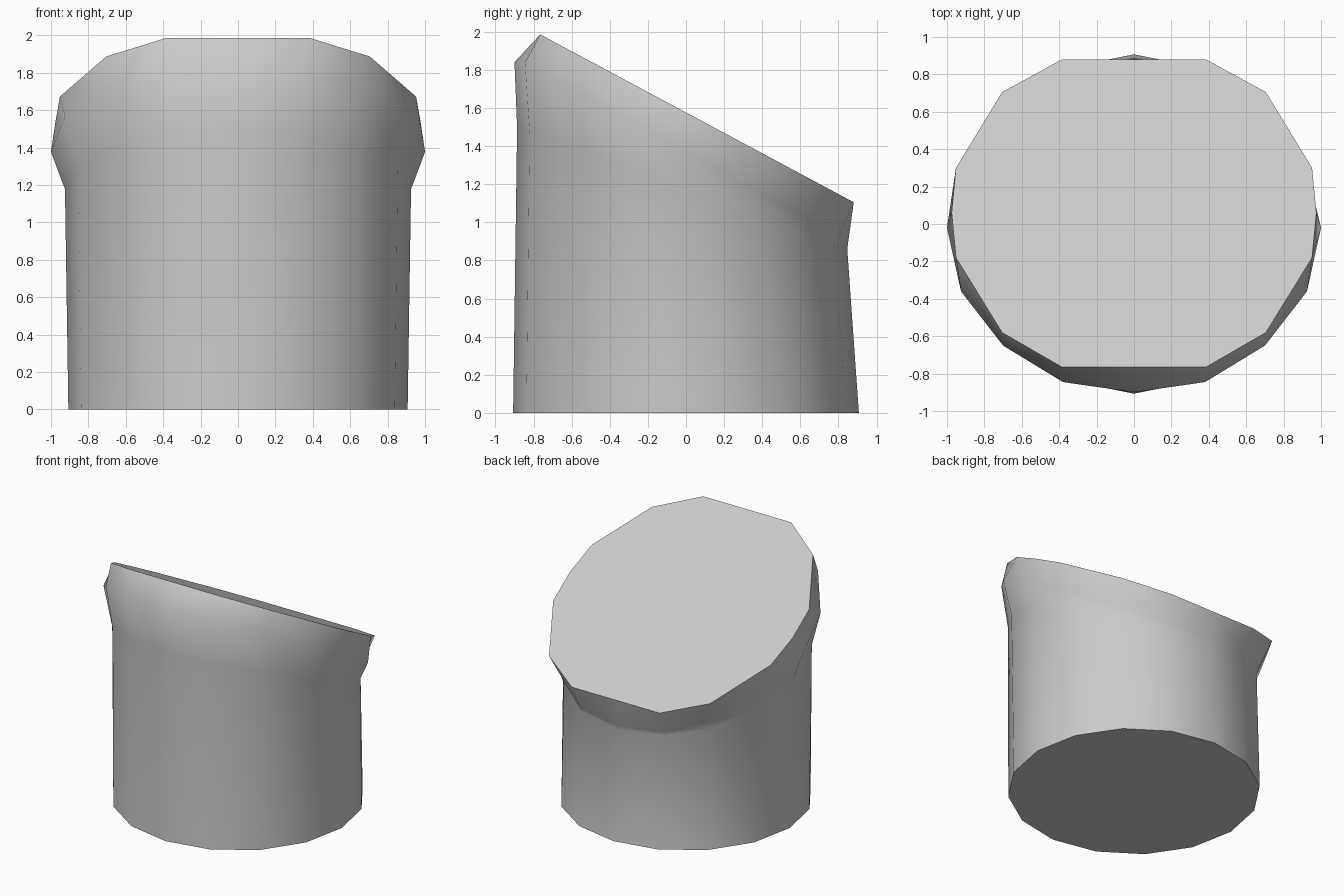
import bpy, bmesh, math

cube = bpy.data.objects.get("Cube")
if cube:
    bpy.data.objects.remove(cube, do_unlink=True)

SIDES = 16
RADIUS = 0.907


def make_material(name, value):
    mat = bpy.data.materials.new(name)
    mat.use_nodes = True
    colour = (value, value, value, 1.0)
    mat.diffuse_color = colour
    mat.node_tree.nodes["Principled BSDF"].inputs["Base Color"].default_value = colour
    return mat


def mirrored_ring(half, height):
    """Half outline from back to front, completed across x; height is a rule of y."""
    outline = half + [(-x, y) for x, y in reversed(half[1:-1])]
    return [(x, y, height(y)) for x, y in outline]


# Half outlines, running from the back centre round the +x side to the front centre
steps = [math.pi * i / (SIDES // 2) for i in range(SIDES // 2 + 1)]
base_half = [(RADIUS * math.sin(a), RADIUS * math.cos(a)) for a in steps]
neck_half = [(x * 1.02, y * 0.955 - 0.02) for x, y in base_half]
flare_half = [(0, 0.85), (0.37, 0.8), (0.67, 0.61), (0.92, 0.31), (1, -0.02),
              (0.925, -0.36), (0.7, -0.65), (0.38, -0.845), (0, -0.9)]
rim_half = [(0, 0.88), (0.385, 0.88), (0.705, 0.705), (0.952, 0.3), (0.975, 0.06),
            (0.952, -0.18), (0.705, -0.58), (0.385, -0.765), (0, -0.765)]

rings = [
    mirrored_ring(base_half, lambda y: 0),
    mirrored_ring(neck_half, lambda y: 1.17 - 0.37 * y),
    mirrored_ring(flare_half, lambda y: min(1.365 - 0.56 * y, 1.84)),
    mirrored_ring(rim_half, lambda y: 1.576 - 0.535 * y),
]

# Loft the body through the rings and close both ends
bm = bmesh.new()
loops = [[bm.verts.new(co) for co in ring] for ring in rings]
for low, high in zip(loops, loops[1:]):
    for i in range(SIDES):
        j = (i + 1) % SIDES
        bm.faces.new((low[i], low[j], high[j], high[i]))
caps = [bm.faces.new(loops[0]), bm.faces.new(loops[-1])]
bmesh.ops.recalc_face_normals(bm, faces=bm.faces)

# Smooth wall, flat slanted top and flat underside
for face in bm.faces:
    face.smooth = face not in caps
for cap in caps:
    for edge in cap.edges:
        edge.smooth = False

mesh = bpy.data.meshes.new("slanted_post")
bm.to_mesh(mesh)
bm.free()
mesh.materials.append(make_material("light_grey", 0.6))
post = bpy.data.objects.new("slanted_post", mesh)
bpy.context.collection.objects.link(post)
